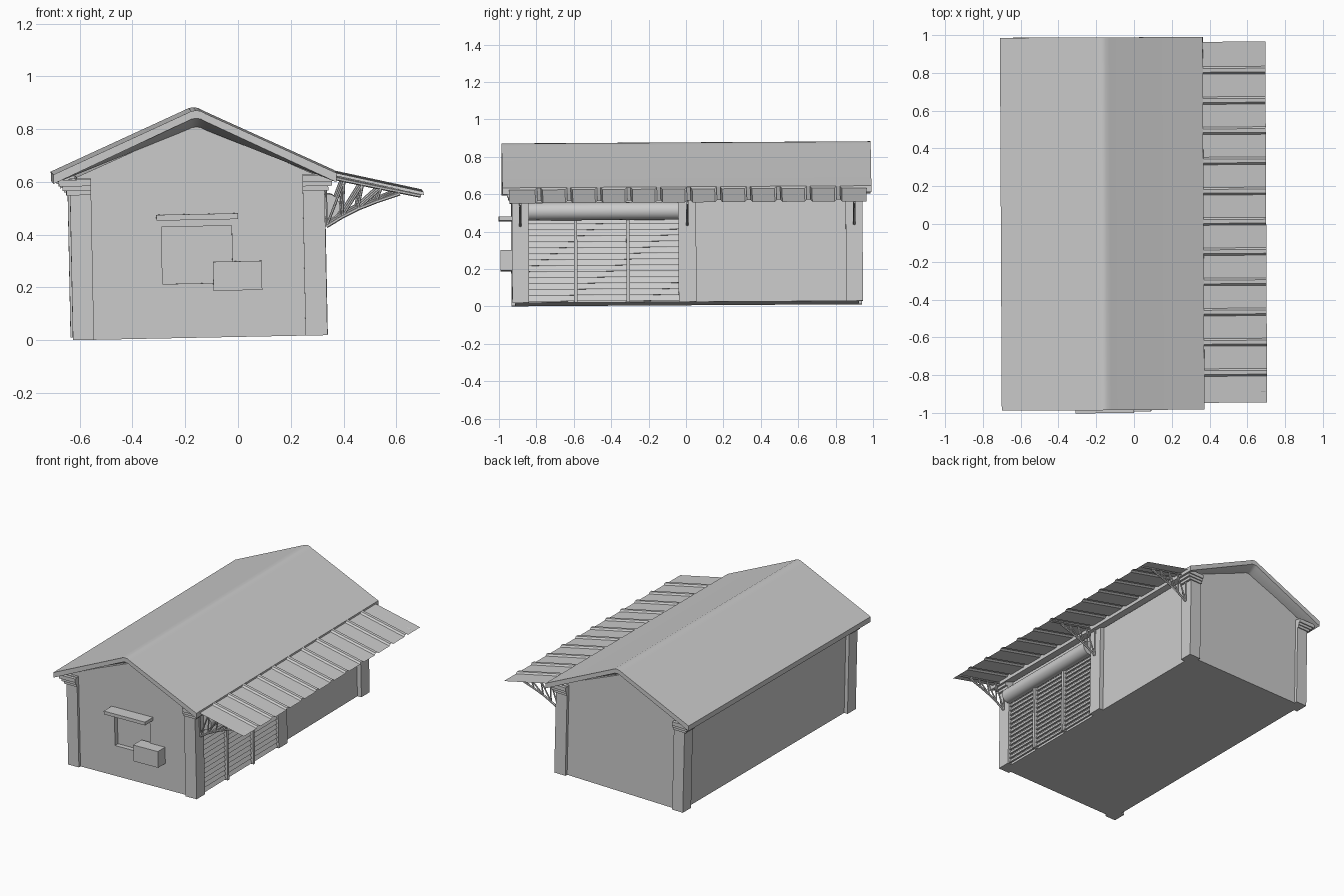
import bpy, bmesh, math
from mathutils import Matrix, Vector

if "Cube" in bpy.data.objects:
    bpy.data.objects.remove(bpy.data.objects["Cube"])

grey = bpy.data.materials.new("plain_grey")
grey.use_nodes = True
colour = (0.6, 0.6, 0.6, 1)
grey.diffuse_color = colour
grey.node_tree.nodes["Principled BSDF"].inputs["Base Color"].default_value = colour

parts = []


def finish(name, bm, smooth=False):
    bmesh.ops.recalc_face_normals(bm, faces=bm.faces)
    mesh = bpy.data.meshes.new(name)
    bm.to_mesh(mesh)
    bm.free()
    mesh.materials.append(grey)
    obj = bpy.data.objects.new(name, mesh)
    bpy.context.collection.objects.link(obj)
    parts.append(obj)
    if smooth:
        bpy.ops.object.select_all(action='DESELECT')
        obj.select_set(True)
        bpy.context.view_layer.objects.active = obj
        bpy.ops.object.shade_smooth_by_angle(angle=math.radians(35))
    return obj


def add_box(bm, x, y, z):
    size = Matrix.Diagonal((x[1] - x[0], y[1] - y[0], z[1] - z[0], 1))
    mid = Matrix.Translation((sum(x) / 2, sum(y) / 2, sum(z) / 2))
    return bmesh.ops.create_cube(bm, size=1, matrix=mid @ size)["verts"]


def box(name, x, y, z):
    bm = bmesh.new()
    add_box(bm, x, y, z)
    return finish(name, bm)


def add_rod(bm, p, q, r, sides=6):
    p, q = Vector(p), Vector(q)
    turn = (q - p).to_track_quat('Z', 'Y').to_matrix().to_4x4()
    bmesh.ops.create_cone(bm, cap_ends=True, segments=sides, radius1=r, radius2=r,
                          depth=(q - p).length, matrix=Matrix.Translation((p + q) / 2) @ turn)


def loft(name, rings, smooth=False):
    # Closed cross-sections joined in order, with both ends capped
    bm = bmesh.new()
    loops = [[bm.verts.new(p) for p in ring] for ring in rings]
    n = len(loops[0])
    for a, b in zip(loops, loops[1:]):
        for i in range(n):
            j = (i + 1) % n
            bm.faces.new((a[i], a[j], b[j], b[i]))
    bm.faces.new(loops[0])
    bm.faces.new(loops[-1])
    return finish(name, bm, smooth)


BASE = 0.018
LEFT, RIGHT, FRONT, BACK = -0.63, 0.335, -0.93, 0.945

# Gabled wall block, set back between the corner piers
gable = [(-0.605, BASE), (0.305, BASE), (0.305, 0.625), (-0.147, 0.83), (-0.605, 0.635)]
walls = loft("walls", [[(x, y, z) for x, z in gable] for y in (-0.912, 0.925)])

# Window recess in the front wall
cutter = box("window_cutter", (-0.286, -0.02), (-0.96, -0.88), (0.224, 0.44))
cutter.hide_render = True
cut = walls.modifiers.new("window_recess", 'BOOLEAN')
cut.object = cutter
cut.solver = 'EXACT'
bpy.context.view_layer.objects.active = walls
bpy.ops.object.modifier_apply(modifier=cut.name)
parts.remove(cutter)
bpy.data.objects.remove(cutter)

# Window ledge and wall unit
box("window_ledge", (-0.305, 0.005), (-0.998, -0.9), (0.465, 0.487))
box("wall_unit", (-0.094, 0.091), (-0.99, -0.9), (0.195, 0.305))

# Corner piers with stepped corbels under the eaves
for side, xs in (("left", (LEFT, -0.55)), ("right", (0.252, RIGHT))):
    for end, ys in (("front", (FRONT, -0.84)), ("back", (0.855, BACK))):
        bm = bmesh.new()
        add_box(bm, xs, ys, (BASE, 0.63))
        for step in range(1, 4):
            dx, dy = 0.014 * step, 0.007 * step
            x = (xs[0] - dx, xs[1]) if side == "left" else (xs[0], xs[1] + dx)
            y = (ys[0] - dy, ys[1]) if end == "front" else (ys[0], ys[1] + dy)
            z = 0.55 + 0.017 * step
            add_box(bm, x, y, (z, z + 0.025))
        finish(end + "_" + side + "_pier", bm)
box("middle_right_pier", (0.28, RIGHT), (-0.04, 0.055), (BASE, 0.63))

# Roof with a soft ridge and a soffit that thickens towards the walls
top = [(-0.692, 0.647), (-0.185, 0.868), (-0.165, 0.877), (-0.147, 0.88),
       (-0.129, 0.877), (-0.109, 0.866), (0.381, 0.632)]


def roof_ring(y, drop):
    under = [(x, z - (0.035 if i in (0, 6) else drop)) for i, (x, z) in enumerate(top)]
    return [(x, y, z) for x, z in top + under[::-1]]


loft("roof", [roof_ring(-0.98, 0.03), roof_ring(-0.915, 0.063),
              roof_ring(0.93, 0.063), roof_ring(0.993, 0.03)], True)

# Ribbed awning sheet
bm = bmesh.new()
pitch, start, end = 0.16, -0.945, 0.966
rib = [(-0.02, 0), (-0.01, 0.011), (0.01, 0.011), (0.02, 0)]
profile = [(start, 0)]
for i in range(1, 12):
    profile += [(start + pitch * i + dy, dz) for dy, dz in rib]
profile.append((end, 0))
rows = [[bm.verts.new((x, y, z + dz)) for y, dz in profile]
        for x, z in ((0.335, 0.631), (0.711, 0.542))]
for i in range(len(profile) - 1):
    bm.faces.new((rows[0][i], rows[1][i], rows[1][i + 1], rows[0][i + 1]))
bmesh.ops.solidify(bm, geom=bm.faces[:], thickness=0.008)
finish("awning_sheet", bm)

# Awning trusses: top chord, curved bottom chord and zigzag webs
upper = [(0.34, 0.62), (0.41, 0.603), (0.48, 0.587), (0.55, 0.571), (0.62, 0.556), (0.7, 0.538)]
lower = [(0.34, 0.43), (0.40, 0.465), (0.46, 0.494), (0.53, 0.52), (0.62, 0.548)]
for name, y in (("front", -0.885), ("middle", 0.008), ("back", 0.9)):
    bm = bmesh.new()
    web = [p for pair in zip(upper, lower) for p in pair]
    for chain, r in ((upper, 0.007), (lower, 0.007), (web, 0.005)):
        for a, b in zip(chain, chain[1:]):
            add_rod(bm, (a[0], y, a[1]), (b[0], y, b[1]), r)
    finish(name + "_truss", bm)

# Shutter roll, slats and guide bars on the right wall
bm = bmesh.new()
add_rod(bm, (0.345, -0.84, 0.505), (0.345, -0.04, 0.505), 0.048, 16)
finish("shutter_roll", bm, True)

bm = bmesh.new()
slats, low, high = 14, 0.025, 0.47
gap = (high - low) / slats
for i in range(slats):
    z = low + gap * i
    for v in add_box(bm, (0.3, 0.312), (-0.84, -0.04), (z, z + gap * 0.9)):
        if v.co.z < z + gap / 2:
            v.co.x += 0.014
finish("shutter_slats", bm)
for name, y in (("front", -0.59), ("back", -0.31)):
    box(name + "_shutter_bar", (0.3, 0.338), (y - 0.009, y + 0.009), (BASE, 0.48))

# The whole building leans very slightly
lean = Matrix(((1, -0.005, -0.02, 0), (0.005, 1, -0.006, 0), (0.02, 0.006, 1, 0), (0, 0, 0, 1)))
for obj in parts:
    obj.data.transform(lean)
